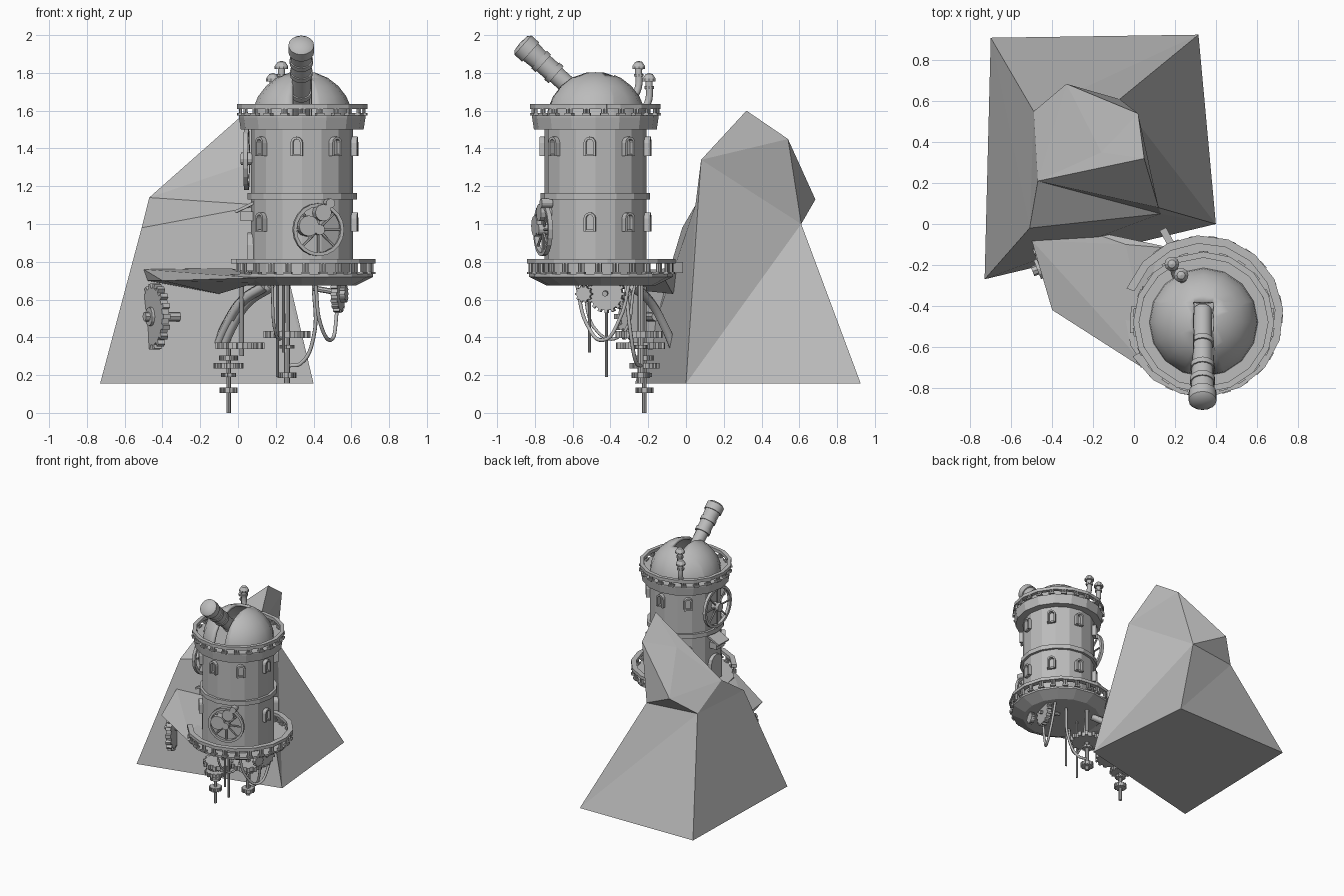
import bpy, bmesh, math
from math import sin, cos, pi, radians
from mathutils import Vector, Matrix

if "Cube" in bpy.data.objects:
    bpy.data.objects.remove(bpy.data.objects["Cube"], do_unlink=True)

grey = bpy.data.materials.new("plain_grey")
grey.use_nodes = True
grey.diffuse_color = (0.5, 0.5, 0.5, 1)
grey.node_tree.nodes["Principled BSDF"].inputs["Base Color"].default_value = (0.5, 0.5, 0.5, 1)

TX, TY = 0.34, -0.48          # tower axis
WALL = 0.27                   # tower radius


def finish(name, bm, smooth=False):
    bmesh.ops.recalc_face_normals(bm, faces=bm.faces)
    me = bpy.data.meshes.new(name)
    bm.to_mesh(me)
    bm.free()
    me.materials.append(grey)
    ob = bpy.data.objects.new(name, me)
    bpy.context.collection.objects.link(ob)
    if smooth:
        bpy.ops.object.select_all(action='DESELECT')
        ob.select_set(True)
        bpy.context.view_layer.objects.active = ob
        bpy.ops.object.shade_smooth_by_angle(angle=radians(40))
    return ob


def frame(center, axis):
    """Matrix whose local z runs along axis."""
    return Matrix.Translation(center) @ Vector(axis).to_track_quat('Z', 'Y').to_matrix().to_4x4()


def facing(angle, radius, z):
    """Matrix on the tower wall; local -y points outward."""
    return (Matrix.Translation((TX, TY, z)) @ Matrix.Rotation(radians(angle), 4, 'Z')
            @ Matrix.Translation((0, -radius, 0)))


def lathe(bm, profile, mat, seg=16, start=0, sweep=360):
    """Turn a closed (radius, height) loop around local z."""
    full = sweep == 360
    rings = []
    for i in range(seg if full else seg + 1):
        a = radians(start + sweep * i / seg)
        rings.append([bm.verts.new(mat @ Vector((r * cos(a), r * sin(a), h))) for r, h in profile])
    n = len(profile)
    for i in range(seg):
        p, q = rings[i], rings[(i + 1) % len(rings)]
        for j in range(n):
            k = (j + 1) % n
            if profile[j][0] + profile[k][0] > 0.001:
                bm.faces.new((p[j], q[j], q[k], p[k]))
    if not full:
        bm.faces.new(rings[0])
        bm.faces.new(rings[-1])
    bmesh.ops.remove_doubles(bm, verts=bm.verts, dist=0.00005)


def band(bm, r0, r1, z0, z1, mat, **kw):
    lathe(bm, [(r0, z0), (r1, z0), (r1, z1), (r0, z1)], mat, **kw)


def rod(bm, a, b, r, seg=8):
    a, b = Vector(a), Vector(b)
    bmesh.ops.create_cone(bm, cap_ends=True, segments=seg, radius1=r, radius2=r,
                          depth=(b - a).length, matrix=frame((a + b) / 2, b - a))


def box(bm, size, mat):
    bmesh.ops.create_cube(bm, size=1, matrix=mat @ Matrix.Diagonal((*size, 1)))


def prism(bm, outline, depth, mat):
    """Extrude an (x, z) outline along local y, centred."""
    lo, hi = ([bm.verts.new(mat @ Vector((x, s * depth / 2, z))) for x, z in outline] for s in (-1, 1))
    bm.faces.new(lo)
    bm.faces.new(hi)
    for i in range(len(lo)):
        k = (i + 1) % len(lo)
        bm.faces.new((lo[i], lo[k], hi[k], hi[i]))


def cog(bm, center, axis, r, thick, teeth):
    mat = frame(center, axis)
    lathe(bm, [(0, -thick / 2), (r * 0.88, -thick / 2), (r * 0.88, thick / 2), (0, thick / 2)], mat, seg=teeth)
    for i in range(teeth):
        box(bm, (r * 0.2, r * 2.6 / teeth, thick),
            mat @ Matrix.Rotation(2 * pi * i / teeth, 4, 'Z') @ Matrix.Translation((r * 0.9, 0, 0)))


def tube(name, points, r, sides=2):
    cu = bpy.data.curves.new(name, 'CURVE')
    cu.dimensions = '3D'
    cu.bevel_depth, cu.bevel_resolution, cu.resolution_u, cu.use_fill_caps = r, sides, 6, True
    sp = cu.splines.new('BEZIER')
    sp.bezier_points.add(len(points) - 1)
    for p, co in zip(sp.bezier_points, points):
        p.co = co
        p.handle_left_type = p.handle_right_type = 'AUTO'
    cu.materials.append(grey)
    ob = bpy.data.objects.new(name, cu)
    bpy.context.collection.objects.link(ob)


# Mountain: a faceted crag on a four-cornered foot
V = dict(p=(-.73, -.27, .155), q=(.4, 0, .155), r=(.315, .925, .155), s=(-.7, .91, .155),
         A=(-.49, .55, 1.0), B=(-.33, .685, 1.13), C=(-.07, .61, 1.0), E=(.02, .54, 1.45),
         F=(.05, .32, 1.6), G=(-.16, .35, 1.38), H=(-.47, .21, 1.14), I=(.12, .08, 1.34),
         J=(-.51, -.02, .98), K=(.13, .05, 1.1))
bm = bmesh.new()
v = {k: bm.verts.new(co) for k, co in V.items()}
for f in ("srqp pqKJ qIK JKH HKI pJs JAs JHA HBA sAr ACr ABC CBE rCq qCI ICE IEF "
          "HIF HFG HGB GEB GFE").split():
    bm.faces.new([v[c] for c in f])
finish("mountain", bm)

# Rocky landing beside the tower
bm = bmesh.new()
for co in ((-.5, -.08, .76), (-.27, -.02, .765), (-.04, -.1, .765), (.2, -.12, .72), (.1, -.74, .715),
           (-.4, -.42, .7), (-.48, -.09, .7), (-.1, -.07, .63), (.1, -.65, .69)):
    bm.verts.new(co)
bmesh.ops.convex_hull(bm, input=bm.verts)
finish("landing", bm)

# Tower wall with its middle belt
T = Matrix.Translation((TX, TY, 0))
bm = bmesh.new()
lathe(bm, [(0, .72), (WALL, .72), (WALL, 1.56), (0, 1.56)], T)
band(bm, WALL - .02, .29, 1.13, 1.165, T)
finish("tower_wall", bm)

# Balconies: floor, posts and rail
D = Matrix.Translation((.335, -.45, 0))
bm = bmesh.new()
lathe(bm, [(0, .675), (.29, .675), (.38, .72), (.38, .735), (0, .735)], D)
lathe(bm, [(WALL - .02, 1.5), (.325, 1.5), (.335, 1.565), (.335, 1.575), (WALL - .02, 1.575)], T)
finish("balcony_floors", bm)
bm = bmesh.new()
band(bm, .355, .395, .79, .815, D, start=-150, sweep=310, seg=14)
band(bm, .315, .345, 1.61, 1.635, T)
for mat, r, z, n, a0, sweep in ((D, .375, .735, 22, -150, 310), (T, .33, 1.575, 22, 0, 360)):
    for i in range(n):
        m = mat @ Matrix.Rotation(radians(a0 + sweep * (i + .5) / n), 4, 'Z') @ Matrix.Translation((r, 0, z))
        for t in (-.009, .009):
            rod(bm, m @ Vector((0, t, 0)), m @ Vector((0, t, .058)), .009, 6)
        box(bm, (.034, .042, .012), m @ Matrix.Translation((0, 0, .006)))
finish("balcony_rails", bm)

# Arched window hoods
bm = bmesh.new()
arch = [pi * i / 6 for i in range(7)]
outer = [(.032, -.05)] + [(.032 * cos(a), .02 + .032 * sin(a)) for a in arch] + [(-.032, -.05)]
inner = [(.019 * (x / .032), z if z < 0 else .02 + (z - .02) * .6) for x, z in outer]
for z, skip in ((1.41, (264,)), (1.01, (264, -6, 39))):
    for a in range(-6, 350, 45):
        if a in skip or a - 360 in skip:
            continue
        m = facing(a, WALL, z)
        prism(bm, outer + inner[::-1], .05, m)
        box(bm, (.05, .03, .012), m @ Matrix.Translation((0, 0, -.045)))
finish("windows", bm)

# Door and sloping awning on the landing side
bm = bmesh.new()
m = facing(-92, WALL, .85)
prism(bm, [(x * 2, z * 2) for x, z in outer], .04, m)
box(bm, (.13, .12, .015), facing(-92, WALL + .03, 1.09) @ Matrix.Rotation(.45, 4, 'X'))
box(bm, (.1, .07, .05), facing(-92, WALL + .02, 1.04))
box(bm, (.035, .08, .06), Matrix.Translation((.16, -.06, .77)) @ Matrix.Rotation(.5, 4, 'Z'))
finish("door", bm)


# Spoked wheels on the wall
def wheel(bm, mat, r):
    mat = mat @ Matrix.Rotation(pi / 2, 4, 'X')
    band(bm, r * .87, r, -.012, .012, mat, seg=20)
    rod(bm, mat @ Vector((0, 0, -.05)), mat @ Vector((0, 0, .03)), r * .2, 12)
    for i in range(8):
        a = 2 * pi * i / 8
        rod(bm, mat @ Vector((0, 0, 0)), mat @ Vector((r * .9 * cos(a), r * .9 * sin(a), 0)), .007, 6)


bm = bmesh.new()
m = facing(17, WALL + .02, .97)
wheel(bm, m, .14)
for x, z, r in ((-.06, .02, .055), (.02, .09, .045), (.06, .14, .025)):
    rod(bm, m @ Vector((x, .03, z)), m @ Vector((x, -.03, z)), r, 12)
wheel(bm, facing(-92, WALL + .025, 1.345), .165)
finish("wall_wheels", bm)

# Dome with an open slot for the telescope
bm = bmesh.new()
bmesh.ops.create_uvsphere(bm, u_segments=16, v_segments=12, radius=WALL)
for co, no in (((-.05, 0, 0), (1, 0, 0)), ((.05, 0, 0), (1, 0, 0)), ((0, .1, 0), (0, 1, 0)), ((0, 0, 0), (0, 0, 1))):
    bmesh.ops.bisect_plane(bm, geom=bm.verts[:] + bm.edges[:] + bm.faces[:], plane_co=co, plane_no=no)
cut = []
for f in bm.faces:
    c = f.calc_center_median()
    if c.z < 0 or (abs(c.x) < .05 and c.y < .1 and c.z > .03):
        cut.append(f)
bmesh.ops.delete(bm, geom=cut, context='FACES')
bmesh.ops.translate(bm, verts=bm.verts, vec=(TX, TY, 1.54))
dome = finish("dome", bm, True)
shell = dome.modifiers.new("shell", 'SOLIDIFY')
shell.thickness = .02

# Telescope
bm = bmesh.new()
profile = [(0, 0), (.045, 0), (.045, .2), (.055, .2), (.055, .23), (.048, .23), (.048, .36), (.06, .36), (.06, .39),
           (.054, .39), (.054, .45), (.062, .45), (.062, .48), (.056, .48), (.06, .54), (.068, .54),
           (.068, .595), (.05, .61), (0, .615)]
lathe(bm, profile, frame((.335, -.42, 1.55), (0, -.745, .667)))
finish("telescope", bm, True)

# Chimney pipes with caps
bm = bmesh.new()
for i, (x, y, z) in enumerate(((.23, -.25, 1.83), (.185, -.195, 1.765))):
    tube(f"chimney_pipe_{i + 1}", [(x + .03, y - .08, z - .2), (x + .005, y - .01, z - .13), (x, y, z)], .02)
    lathe(bm, [(0, -.01), (.036, -.01), (.036, .005), (.02, .028), (0, .034)],
          Matrix.Translation((x, y, z)), seg=10)
    band(bm, .015, .027, -.05, -.035, Matrix.Translation((x, y, z)), seg=10)
finish("chimney_caps", bm)

# Gears and shafts below the tower
bm = bmesh.new()
UP = (0, 0, 1)
rod(bm, (-.05, -.22, 0), (-.05, -.22, .37), .012)
rod(bm, (.26, -.24, .155), (.26, -.24, .7), .016)
rod(bm, (.02, -.22, .3), (.02, -.22, .69), .012)
rod(bm, (.21, -.42, .19), (.21, -.42, .7), .008)
rod(bm, (.24, -.51, .32), (.24, -.51, .7), .008)
for x, y, z, r, t in ((-.05, -.22, .12, .048, .03), (-.05, -.22, .2, .04, .02), (-.05, -.22, .25, .08, .03),
                      (-.05, -.22, .29, .05, .025), (.01, -.24, .355, .13, .035),
                      (.26, -.25, .415, .125, .035), (.26, -.24, .2, .05, .03), (.26, -.24, .35, .04, .02)):
    cog(bm, (x, y, z), UP, r, t, 14)
cog(bm, (.53, -.42, .63), (1, -.25, 0), .1, .035, 16)
cog(bm, (.56, -.54, .63), (1, -.25, 0), .045, .03, 10)
rod(bm, (.4, -.4, .66), (.57, -.43, .63), .015)
side = Vector((-.93, -.37, 0))
hub = Vector((-.44, -.21, .51))
cog(bm, hub, side, .175, .04, 18)
rod(bm, hub - side * .14, hub + side * .06, .025)
rod(bm, hub, hub + side * .035, .05, 12)
finish("gears", bm)

# Curved strut and slack cables
for i, dx in enumerate((0, .035)):
    tube(f"strut_{i + 1}", [(.14 + dx, -.28, .67), (.02 + dx, -.19, .59), (-.07 + dx, -.11, .45),
                            (-.14 + dx, -.04, .28)], .03, 0)
tube("cable_1", [(.41, -.58, .69), (.44, -.52, .46), (.49, -.44, .385), (.52, -.35, .5), (.52, -.3, .69)], .01)
tube("cable_2", [(.4, -.32, .69), (.4, -.29, .4), (.33, -.26, .26), (.27, -.24, .25)], .01)
tube("cable_3", [(.18, -.55, .69), (.2, -.46, .42), (.23, -.36, .4), (.24, -.27, .68)], .008)
